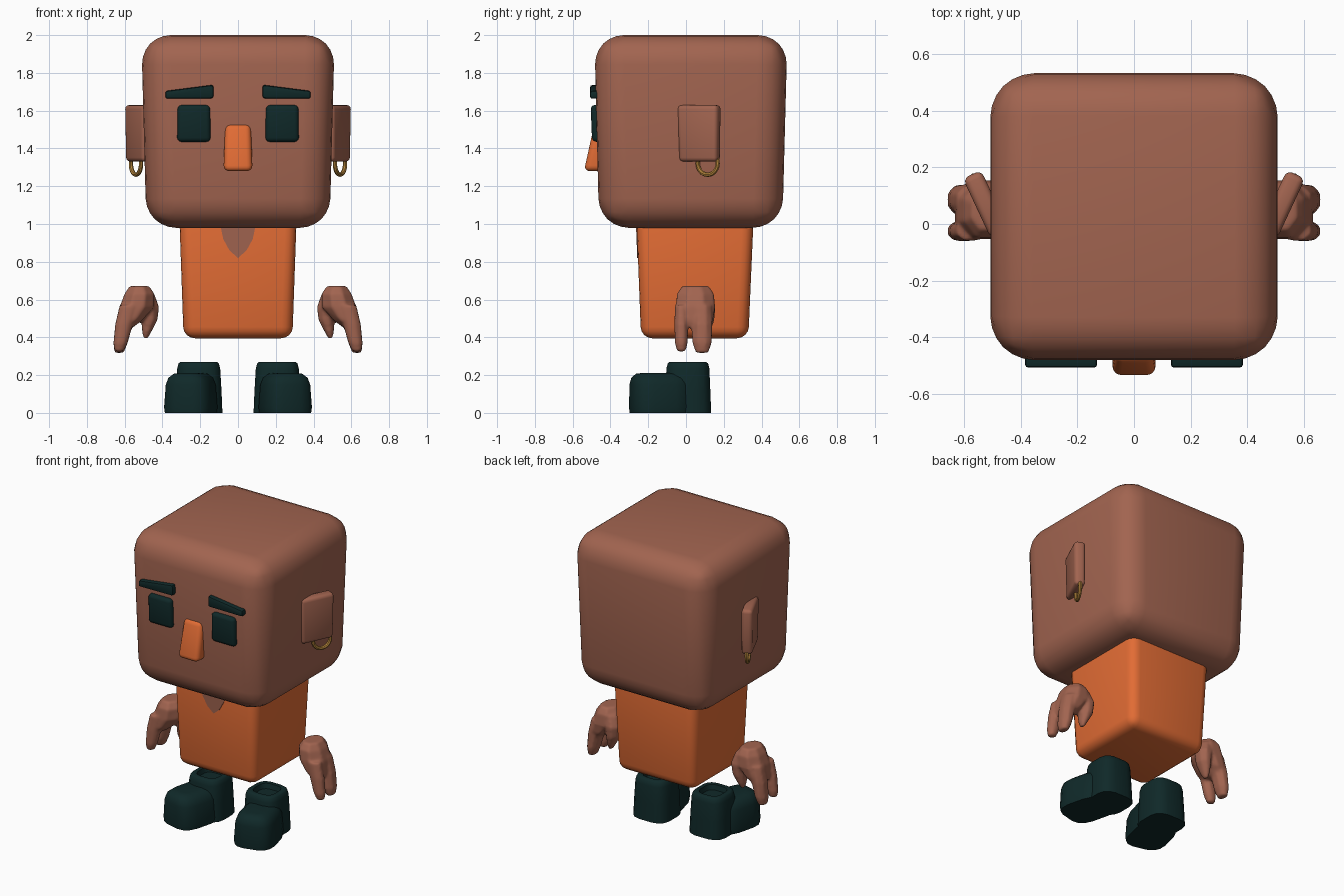
import bpy, bmesh, math
from mathutils import Matrix, Vector

if "Cube" in bpy.data.objects:
    bpy.data.objects.remove(bpy.data.objects["Cube"])


def material(name, rgb):
    m = bpy.data.materials.new(name)
    m.diffuse_color = (*rgb, 1)
    m.use_nodes = True
    m.node_tree.nodes["Principled BSDF"].inputs["Base Color"].default_value = m.diffuse_color
    return m


SKIN = material("brown skin", (0.36, 0.128, 0.08))
ORANGE = material("orange", (0.76, 0.15, 0.035))
DARK = material("dark teal", (0.005, 0.022, 0.022))
GOLD = material("gold", (0.47, 0.24, 0.045))


def finish(name, bm, mat, angle=40):
    bmesh.ops.recalc_face_normals(bm, faces=bm.faces)
    me = bpy.data.meshes.new(name)
    bm.to_mesh(me)
    bm.free()
    me.materials.append(mat)
    ob = bpy.data.objects.new(name, me)
    bpy.context.collection.objects.link(ob)
    bpy.ops.object.select_all(action='DESELECT')
    ob.select_set(True)
    bpy.context.view_layer.objects.active = ob
    bpy.ops.object.shade_smooth_by_angle(angle=math.radians(angle))
    return ob


def bridge(bm, rings):
    """Skin a list of point rings and cap both ends."""
    loops = [[bm.verts.new(p) for p in r] for r in rings]
    n = len(loops[0])
    for a, b in zip(loops, loops[1:]):
        for i in range(n):
            j = (i + 1) % n
            bm.faces.new((a[i], a[j], b[j], b[i]))
    bm.faces.new(loops[0][::-1])
    bm.faces.new(loops[-1])


def solid(name, ring_a, ring_b, mat, bevel=0, segs=4, matrix=None):
    bm = bmesh.new()
    bridge(bm, [ring_a, ring_b])
    if bevel:
        bmesh.ops.bevel(bm, geom=bm.edges[:], offset=bevel, segments=segs,
                        profile=0.5, affect='EDGES', clamp_overlap=True)
    if matrix:
        bm.transform(matrix)
    return finish(name, bm, mat)


def rect(x0, x1, y0, y1, z):
    return [(x0, y0, z), (x1, y0, z), (x1, y1, z), (x0, y1, z)]


def oval(cx, cy, z, rx, ry, n=8, power=1.0):
    """Ellipse ring; power below 1 squares it off."""
    pts = []
    for i in range(n):
        a = 2 * math.pi * (i + 0.5) / n
        c, s = math.cos(a), math.sin(a)
        pts.append((cx + rx * math.copysign(abs(c) ** power, c),
                    cy + ry * math.copysign(abs(s) ** power, s), z))
    return pts


def mirror(ob):
    other = ob.copy()
    other.data = ob.data.copy()
    other.data.transform(Matrix.Scale(-1, 4, (1, 0, 0)))
    other.data.flip_normals()
    other.name = ob.name.replace("right", "left")
    bpy.context.collection.objects.link(other)


# Head and torso
solid("head", rect(-0.485, 0.485, -0.46, 0.51, 0.98),
      rect(-0.512, 0.512, -0.485, 0.537, 2.0), SKIN, 0.155, 6)
solid("torso", rect(-0.288, 0.288, -0.238, 0.33, 0.395),
      rect(-0.312, 0.312, -0.264, 0.36, 1.08), ORANGE, 0.06)

# Open collar on the chest
outline = [(0, 0.82), (0.045, 0.86), (0.078, 0.92), (0.097, 1.01),
           (-0.097, 1.01), (-0.078, 0.92), (-0.045, 0.86)]
front = [(x, -0.242 - (z - 0.395) * 0.038, z) for x, z in outline]
solid("collar_patch", front, [(x, y + 0.008, z) for x, y, z in front], SKIN)

# Nose
solid("nose", rect(-0.077, 0.077, -0.54, -0.42, 1.28),
      rect(-0.068, 0.068, -0.485, -0.42, 1.53), ORANGE, 0.03)

# Eyes and brows
mirror(solid("right_eye", rect(0.145, 0.322, -0.497, -0.42, 1.435),
             rect(0.148, 0.32, -0.505, -0.42, 1.63), DARK, 0.022, 3))
brow = [(0.13, 1.665), (0.385, 1.663), (0.385, 1.704), (0.13, 1.737)]
mirror(solid("right_brow", [(x, -0.508, z) for x, z in brow],
             [(x, -0.44, z) for x, z in brow], DARK, 0.012, 2))

# Ears, swung outward at the back
swing = Matrix.Translation((0.535, 0.072, 0)) @ Matrix.Rotation(math.radians(-25), 4, 'Z')
mirror(solid("right_ear", rect(-0.045, 0.022, -0.115, 0.105, 1.33),
             rect(-0.045, 0.026, -0.125, 0.11, 1.63), SKIN, 0.022, 3, swing))

# Earrings: hoops in line with the ears
bm = bmesh.new()
rings = 24
verts = []
for i in range(rings):
    a = 2 * math.pi * i / rings
    verts.append([])
    for j in range(8):
        b = 2 * math.pi * j / 8
        r = 0.059 + 0.012 * math.cos(b)
        verts[-1].append(bm.verts.new((0.012 * math.sin(b), r * math.cos(a), r * math.sin(a))))
for i in range(rings):
    for j in range(8):
        p, q = verts[i], verts[(i + 1) % rings]
        k = (j + 1) % 8
        bm.faces.new((p[j], q[j], q[k], p[k]))
bm.transform(Matrix.Translation((0.54, 0.115, 1.32)) @ Matrix.Rotation(math.radians(-27), 4, 'Z'))
mirror(finish("right_earring", bm, GOLD))

# Hands: palm, two fingers and a thumb fused together
bm = bmesh.new()
bridge(bm, [oval(*s) for s in [
    (0.522, 0.05, 0.672, 0.055, 0.075), (0.522, 0.05, 0.63, 0.085, 0.105),
    (0.535, 0.05, 0.56, 0.098, 0.112), (0.57, 0.045, 0.49, 0.068, 0.105),
    (0.59, 0.045, 0.455, 0.04, 0.08)]])
for fy, ry, tip in ((-0.025, 0.036, 0.325), (0.085, 0.054, 0.318)):
    bridge(bm, [oval(*s) for s in [
        (0.575, fy, 0.57, 0.055, ry), (0.603, fy, 0.47, 0.05, ry * 1.08),
        (0.622, fy, 0.37, 0.04, ry), (0.63, fy, tip, 0.026, ry * 0.65)]])
bridge(bm, [oval(*s) for s in [
    (0.49, 0.09, 0.63, 0.05, 0.05), (0.465, 0.098, 0.56, 0.05, 0.062),
    (0.468, 0.098, 0.49, 0.044, 0.055), (0.483, 0.095, 0.43, 0.026, 0.036),
    (0.489, 0.095, 0.395, 0.012, 0.018)]])
hand = finish("right_hand", bm, SKIN, 180)
fuse = hand.modifiers.new("fuse", 'REMESH')
fuse.mode = 'VOXEL'
fuse.voxel_size = 0.009
fuse.use_smooth_shade = True
relax = hand.modifiers.new("relax", 'SMOOTH')
relax.iterations = 5
mirror(hand)

# Boots: ankle cuff with a hollow top, and a toe turned outward
bm = bmesh.new()
ankle = [(0.0, 0.127, 0.125), (0.12, 0.122, 0.12), (0.235, 0.115, 0.115), (0.262, 0.108, 0.108),
         (0.27, 0.098, 0.098), (0.268, 0.075, 0.075), (0.235, 0.068, 0.068)]
bridge(bm, [oval(0.208, 0.01, z, rx, ry, 16, 0.6) for z, rx, ry in ankle])
turn = Matrix.Translation((0.205, 0.0, 0)) @ Matrix.Rotation(math.radians(14), 4, 'Z')
toe = [(0.0, 0.128, 0.155), (0.03, 0.132, 0.158), (0.15, 0.122, 0.156),
       (0.185, 0.108, 0.148), (0.207, 0.08, 0.125), (0.212, 0.045, 0.09)]
bridge(bm, [[turn @ Vector(p) for p in oval(0.01, -0.145, z, rx, ry, 16, 0.6)]
            for z, rx, ry in toe])
mirror(finish("right_boot", bm, DARK, 45))
